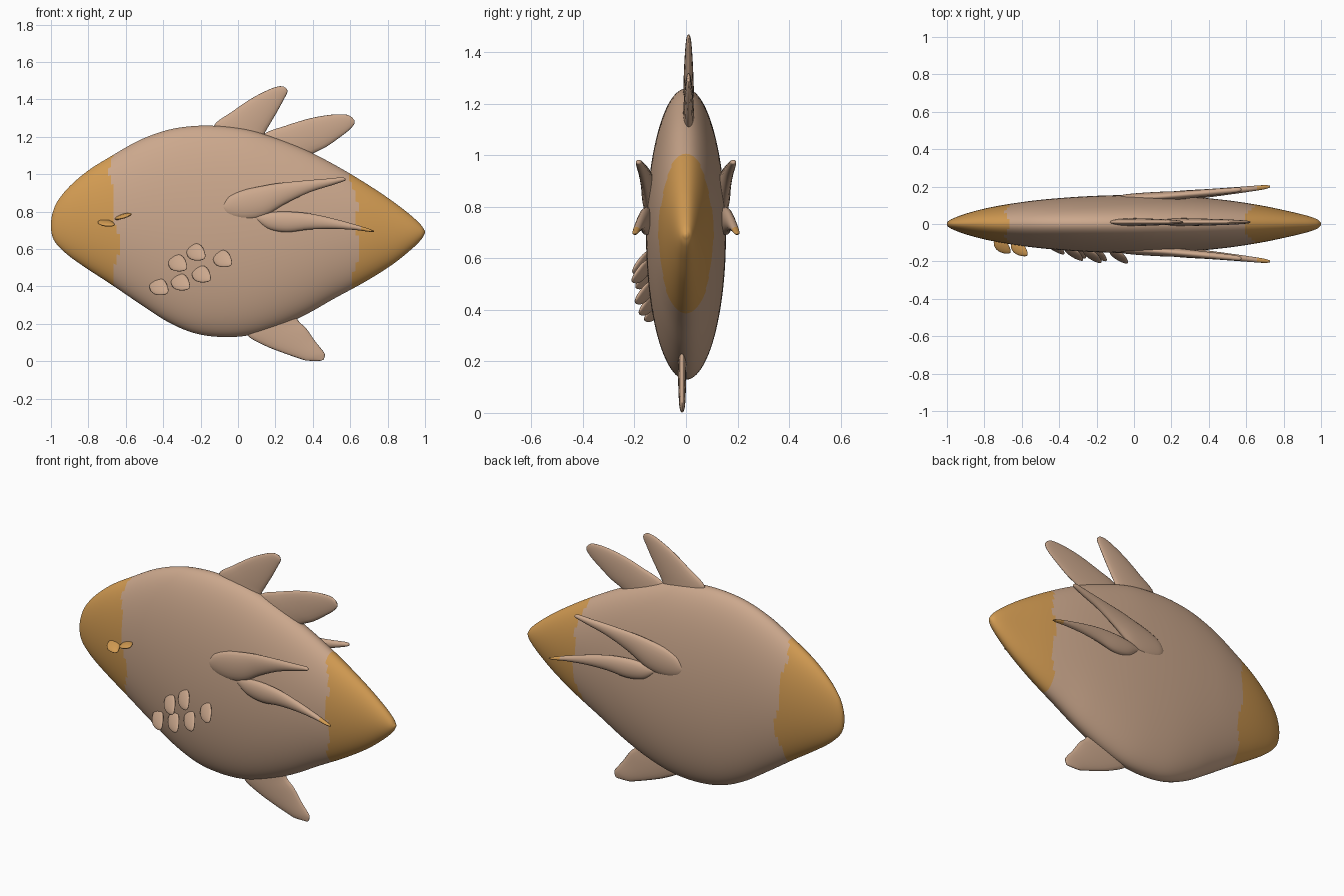
import bpy, bmesh, math
from mathutils import Vector, Matrix


def material(name, rgb):
    m = bpy.data.materials.new(name)
    m.diffuse_color = (*rgb, 1)
    return m


TAN = material("tan skin", (0.60, 0.39, 0.265))
ORANGE = material("orange skin", (0.65, 0.33, 0.085))


def spline(rows, steps):
    """Catmull-Rom interpolation of rows of numbers."""
    out, n = [], len(rows)
    for i in range(n - 1):
        a, b, c, d = (rows[min(max(i + k, 0), n - 1)] for k in (-1, 0, 1, 2))
        for s in range(steps):
            t = s / steps
            out.append([0.5 * (2 * q + (r - p) * t + (2 * p - 5 * q + 4 * r - u) * t * t
                               + (3 * q - p - 3 * r + u) * t ** 3)
                        for p, q, r, u in zip(a, b, c, d)])
    out.append(list(rows[-1]))
    return out


def finish(name, bm, orange_rule=None):
    bmesh.ops.recalc_face_normals(bm, faces=bm.faces)
    for f in bm.faces:
        f.smooth = True
        if orange_rule and orange_rule(f.calc_center_median()):
            f.material_index = 1
    me = bpy.data.meshes.new(name)
    bm.to_mesh(me)
    bm.free()
    me.materials.append(TAN)
    me.materials.append(ORANGE)
    ob = bpy.data.objects.new(name, me)
    bpy.context.collection.objects.link(ob)
    return ob


def loft(name, sections, sides, steps, orange_rule=None):
    """Elliptic sections: (x1, z1, x2, z2, y, half thickness)."""
    bm = bmesh.new()
    rings = []
    for x1, z1, x2, z2, y, t in spline(sections, steps):
        ring = []
        for k in range(sides):
            a = 2 * math.pi * k / sides
            u = 0.5 + 0.5 * math.cos(a)
            ring.append(bm.verts.new((x2 + (x1 - x2) * u, y + t * math.sin(a),
                                      z2 + (z1 - z2) * u)))
        rings.append(ring)
    for r, q in zip(rings, rings[1:]):
        for k in range(sides):
            j = (k + 1) % sides
            bm.faces.new((r[k], r[j], q[j], q[k]))
    bm.faces.new(rings[0])
    bm.faces.new(rings[-1])
    return finish(name, bm, orange_rule)


# Body: x, bottom z, top z, half width
BODY = [(-1.0, .71, .74, .004), (-.992, .665, .79, .016), (-.965, .62, .855, .031),
        (-.9, .56, .935, .055), (-.8, .49, 1.02, .082), (-.68, .412, 1.095, .105),
        (-.53, .31, 1.18, .126), (-.38, .213, 1.235, .14), (-.24, .152, 1.257, .149),
        (-.1, .13, 1.257, .154), (.05, .137, 1.238, .155), (.2, .178, 1.193, .151),
        (.36, .248, 1.13, .141), (.52, .338, 1.048, .124), (.68, .425, .953, .099),
        (.82, .513, .86, .07), (.92, .592, .783, .046), (.975, .645, .732, .027),
        (.995, .675, .703, .012), (1.0, .687, .695, .003)]


def skin_patch(c):
    # wavy borders of the orange head and tail
    z = c.z
    head = -.66 + .018 * math.sin(9 * z + 2.2) + .012 * math.sin(23 * z)
    tail = .64 - .35 * (z - .66) ** 2 + .010 * math.sin(24 * z)
    return c.x < head or c.x > tail


loft("body", [(x, b, x, t, 0, w) for x, b, t, w in BODY], 96, 9, skin_patch)


def surface_y(x, z):
    """Half width of the body at a point of the side view."""
    for (xa, ba, ta, wa), (xb, bb, tb, wb) in zip(BODY, BODY[1:]):
        if xa <= x <= xb:
            f = (x - xa) / (xb - xa)
            b, t, w = ba + (bb - ba) * f, ta + (tb - ta) * f, wa + (wb - wa) * f
            return w * math.sqrt(max(0, 1 - ((z - (b + t) / 2) / ((t - b) / 2)) ** 2))
    return 0


# Two back fins
loft("front_back_fin", [
    (-.08, 1.15, .12, 1.12, .01, .022), (-.13, 1.255, .14, 1.21, .01, .021),
    (-.03, 1.335, .172, 1.27, .01, .019), (.07, 1.403, .21, 1.335, .01, .016),
    (.16, 1.45, .245, 1.4, .01, .012), (.215, 1.469, .263, 1.435, .01, .008),
    (.245, 1.468, .262, 1.455, .01, .003)], 20, 5)
loft("rear_back_fin", [
    (.05, 1.12, .3, 1.05, .01, .022), (.14, 1.215, .4, 1.11, .01, .021),
    (.25, 1.257, .47, 1.145, .01, .019), (.38, 1.297, .535, 1.19, .01, .016),
    (.5, 1.318, .59, 1.232, .01, .012), (.58, 1.318, .62, 1.265, .01, .008),
    (.612, 1.302, .624, 1.285, .01, .003)], 20, 5)

# Belly fin
loft("belly_fin", [
    (.08, .2, .3, .29, -.015, .017), (.05, .14, .32, .22, -.015, .017),
    (.14, .085, .365, .175, -.015, .016), (.24, .045, .41, .11, -.015, .014),
    (.33, .014, .45, .06, -.015, .012), (.37, .003, .465, .035, -.015, .009),
    (.44, .002, .458, .008, -.015, .004)], 20, 4)

# Paired side fins
UPPER = [(-.083, .832, -.083, .812, .14, .008), (-.05, .88, -.05, .775, .14, .018),
         (.02, .912, .04, .755, .14, .026), (.12, .935, .14, .775, .145, .027),
         (.22, .952, .25, .84, .153, .023), (.36, .966, .38, .902, .165, .019),
         (.48, .976, .5, .94, .176, .016), (.555, .983, .565, .962, .183, .012),
         (.573, .977, .575, .97, .185, .004)]
LOWER = [(.08, .78, .09, .76, .14, .01), (.16, .795, .16, .708, .146, .022),
         (.26, .80, .26, .69, .153, .026), (.38, .79, .38, .704, .163, .023),
         (.5, .765, .5, .708, .175, .019), (.62, .733, .62, .702, .188, .015),
         (.7, .708, .7, .692, .197, .011), (.728, .697, .728, .692, .2, .004)]
for side, label in ((-1, "front"), (1, "back")):
    for part, rows in (("upper", UPPER), ("lower", LOWER)):
        loft(f"{part}_side_fin_{label}", [(*r[:4], side * r[4], r[5]) for r in rows],
             20, 5, (lambda c: c.x > .655) if part == "lower" else None)


def petal(name, x, z, long, wide, thick, out, orange=False):
    """Raised scale whose tip leans away from the body."""
    L, W = Vector(long), Vector(wide)
    T = L.cross(W).normalized() * thick
    bm = bmesh.new()
    bmesh.ops.create_uvsphere(bm, u_segments=20, v_segments=12, radius=1)
    for v in bm.verts:          # blunt, slightly squared outline
        v.co.x *= 1 - .15 * v.co.y ** 2
        v.co.y *= 1 - .25 * v.co.x
    m = Matrix((L, W, T)).transposed()
    for v in bm.verts:
        v.co = m @ v.co + Vector((x, -surface_y(x, z) - out, z))
    finish(name, bm, lambda c: orange)


# Belly scales, on the front side only
for i, (x, z) in enumerate(((-.42, .395), (-.32, .522), (-.305, .42),
                            (-.222, .58), (-.193, .463), (-.08, .545))):
    petal(f"belly_scale_{i + 1}", x, z, (.045, -.038, -.03), (.026, .006, .037), .012, .024)

# Face scales
for i, (x, z, lift) in enumerate(((-.703, .738, -.012), (-.612, .775, .01))):
    petal(f"face_scale_{i + 1}", x, z, (.042, -.034, lift), (.02, .026, .012), .011, .02, True)
